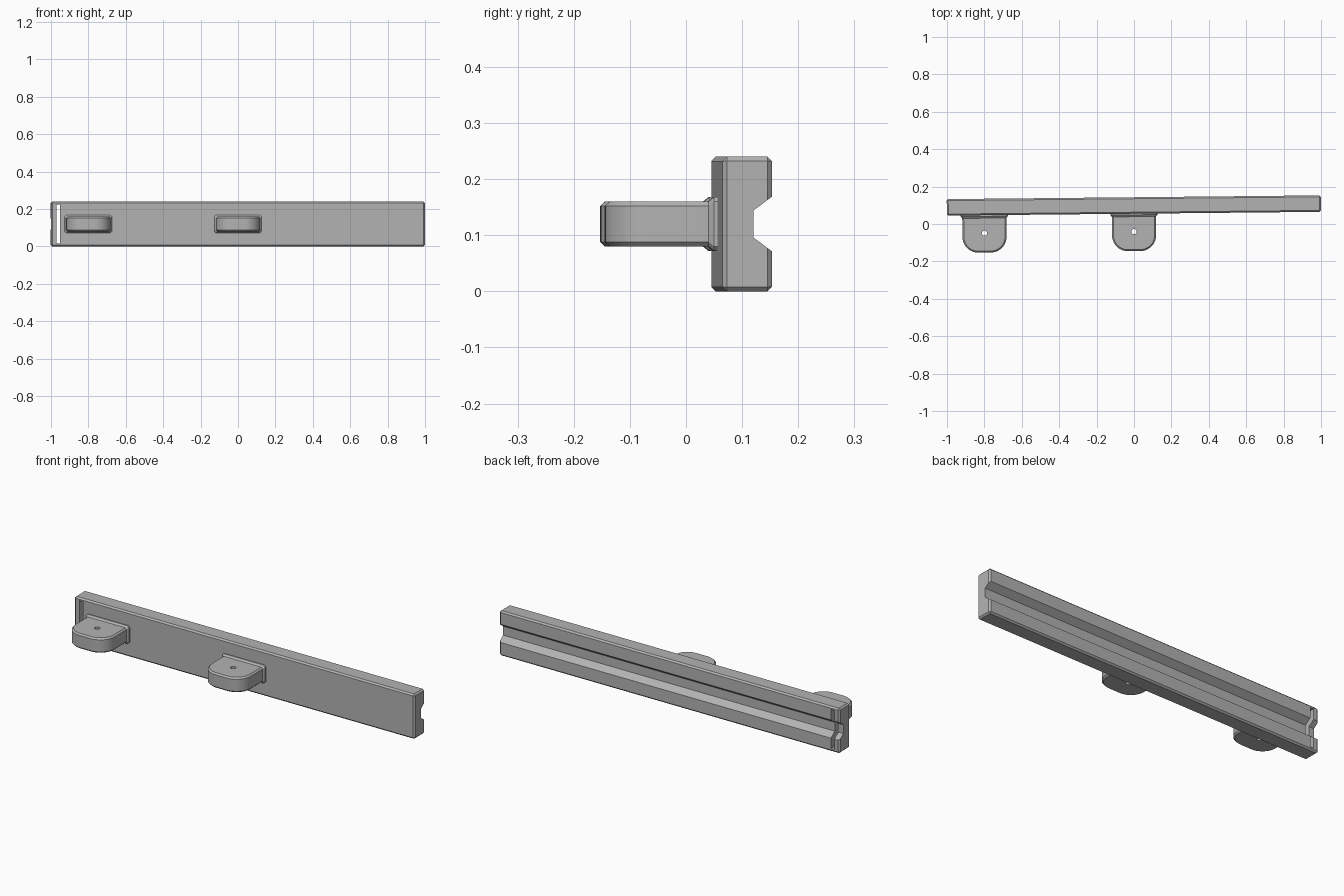
import bpy, bmesh
from math import pi, sin, cos
from mathutils import Matrix

if "Cube" in bpy.data.objects:
    bpy.data.objects.remove(bpy.data.objects["Cube"])

grey = bpy.data.materials.new("plain grey")
grey.use_nodes = True
GREY = (0.45, 0.45, 0.45, 1)
grey.diffuse_color = GREY
grey.node_tree.nodes["Principled BSDF"].inputs["Base Color"].default_value = GREY

TILT = Matrix.Rotation(0.01, 4, 'Z')   # the whole rail is slightly turned
FRONT, BACK, HEIGHT, CH = 0.055, 0.143, 0.24, 0.008
MID = HEIGHT / 2


def finish(name, bm):
    bmesh.ops.recalc_face_normals(bm, faces=bm.faces)
    mesh = bpy.data.meshes.new(name)
    bm.to_mesh(mesh)
    bm.free()
    mesh.materials.append(grey)
    ob = bpy.data.objects.new(name, mesh)
    bpy.context.collection.objects.link(ob)
    ob.matrix_world = TILT
    return ob


def loft(name, rings):
    """Join equal rings of points and cap both ends."""
    bm = bmesh.new()
    loops = [[bm.verts.new(p) for p in ring] for ring in rings]
    n = len(loops[0])
    for a, b in zip(loops, loops[1:]):
        for i in range(n):
            j = (i + 1) % n
            bm.faces.new((a[i], a[j], b[j], b[i]))
    bm.faces.new(loops[0])
    bm.faces.new(loops[-1])
    return finish(name, bm)


def box(name, x0, x1, y0, y1, z0, z1, bevel=0):
    bm = bmesh.new()
    bmesh.ops.create_cube(bm, size=1)
    bmesh.ops.scale(bm, vec=(x1 - x0, y1 - y0, z1 - z0), verts=bm.verts)
    bmesh.ops.translate(bm, vec=((x0 + x1) / 2, (y0 + y1) / 2, (z0 + z1) / 2), verts=bm.verts)
    if bevel:
        bmesh.ops.bevel(bm, geom=bm.edges[:], offset=bevel, segments=1, affect='EDGES')
    return finish(name, bm)


def cut(ob, cutter):
    bpy.context.view_layer.update()
    mod = ob.modifiers.new("cut", 'BOOLEAN')
    mod.operation = 'DIFFERENCE'
    mod.solver = 'EXACT'
    mod.object = cutter
    bpy.context.view_layer.objects.active = ob
    bpy.ops.object.modifier_apply(modifier=mod.name)
    bpy.data.objects.remove(cutter)


def smooth(ob):
    bpy.ops.object.select_all(action='DESELECT')
    ob.select_set(True)
    bpy.context.view_layer.objects.active = ob
    bpy.ops.object.shade_smooth_by_angle(angle=pi / 6)


# Long rail with chamfered edges
rail = box("rail", -1, 1, FRONT, BACK, 0, HEIGHT, CH)

# Groove with sloping walls along the back
profile = [(BACK - 0.033, -0.024), (BACK + 0.017, -0.061),
           (BACK + 0.017, 0.061), (BACK - 0.033, 0.024)]
cut(rail, loft("groove_cutter", [[(x, y, MID + z) for y, z in profile] for x in (-1.1, 1.1)]))

# Upright slot through the left-hand end of the front
cut(rail, box("slot_cutter", -0.97, -0.95, 0, 0.2, 0.016, 0.225))


def tongue_ring(cx, z, inset):
    """Outline of a tab, square at the rail and round at the tip."""
    half, radius, tip = 0.118, 0.085, FRONT - 0.2
    pts = [(cx + half - inset, FRONT + 0.01, z), (cx - half + inset, FRONT + 0.01, z)]
    for side, start in ((-1, pi), (1, 1.5 * pi)):
        for i in range(11):
            a = start + i * pi / 20
            pts.append((cx + side * (half - radius) + (radius - inset) * cos(a),
                        tip + radius + (radius - inset) * sin(a), z))
    return pts


def collar_ring(cx, y, grow):
    """Rectangle with clipped corners around the tab."""
    w, h = 0.118 + grow, 0.04 + grow
    corners = [(w, h - CH), (w - CH, h), (CH - w, h), (-w, h - CH),
               (-w, CH - h), (CH - w, -h), (w - CH, -h), (w, CH - h)]
    return [(cx + x, y, MID + z) for x, z in corners]


# Two mounting tabs, each with a screw hole and a flared foot
for name, cx in (("end", -0.8), ("middle", 0.0)):
    levels = ((-0.04, CH), (CH - 0.04, 0), (0.04 - CH, 0), (0.04, CH))
    tab = loft(name + "_tab", [tongue_ring(cx, MID + z, inset) for z, inset in levels])
    hole = [[(cx + 0.014 * cos(i * pi / 10), -0.041 + 0.014 * sin(i * pi / 10), z)
             for i in range(20)] for z in (0, HEIGHT)]
    cut(tab, loft("hole_cutter", hole))
    smooth(tab)
    loft(name + "_tab_foot", [collar_ring(cx, FRONT - 0.016, 0),
                              collar_ring(cx, FRONT - 0.006, CH),
                              collar_ring(cx, FRONT + 0.004, CH)])
